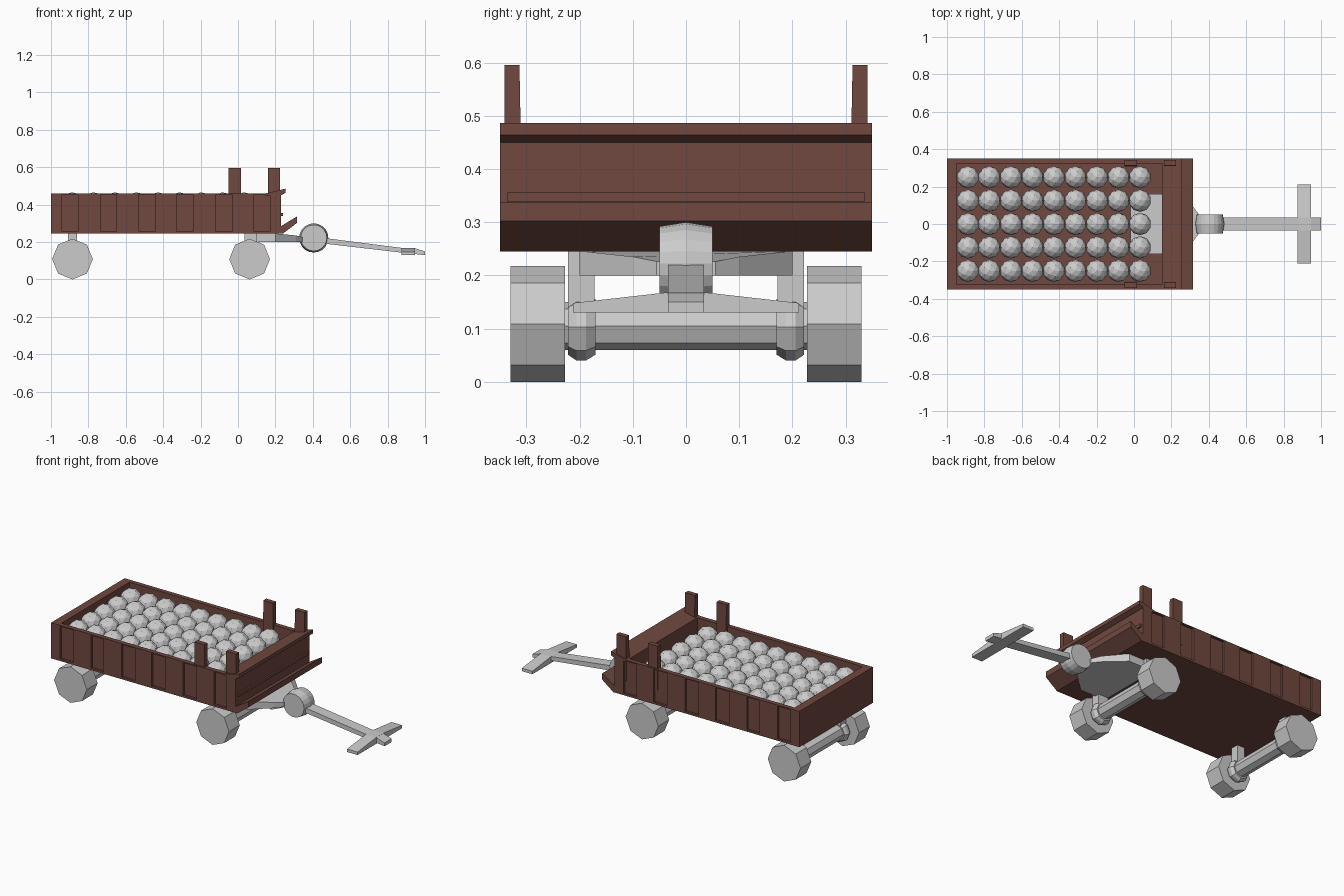
import bpy, bmesh, math
from mathutils import Matrix, Vector

if "Cube" in bpy.data.objects:
    bpy.data.objects.remove(bpy.data.objects["Cube"])

brown = bpy.data.materials.new("brown_paint")
brown.diffuse_color = (0.16, 0.065, 0.05, 1)
brown.use_nodes = True
brown.node_tree.nodes["Principled BSDF"].inputs["Base Color"].default_value = brown.diffuse_color


def finish(name, bm, mat=None):
    bmesh.ops.recalc_face_normals(bm, faces=bm.faces)
    me = bpy.data.meshes.new(name)
    bm.to_mesh(me)
    bm.free()
    ob = bpy.data.objects.new(name, me)
    bpy.context.collection.objects.link(ob)
    if mat:
        me.materials.append(mat)
    return ob


def boxes(name, specs, mat=None):
    bm = bmesh.new()
    for x0, x1, y0, y1, z0, z1 in specs:
        m = Matrix.Translation(((x0 + x1) / 2, (y0 + y1) / 2, (z0 + z1) / 2)) \
            @ Matrix.Diagonal((x1 - x0, y1 - y0, z1 - z0, 1))
        bmesh.ops.create_cube(bm, size=1, matrix=m)
    return finish(name, bm, mat)


def prism(name, pts, a, b, axis='y', mat=None):
    """Extrude a 2D outline from a to b along the given axis."""
    def place(p, t):
        return {'x': (t, p[0], p[1]), 'y': (p[0], t, p[1]), 'z': (p[0], p[1], t)}[axis]
    bm = bmesh.new()
    lo = [bm.verts.new(place(p, a)) for p in pts]
    hi = [bm.verts.new(place(p, b)) for p in pts]
    n = len(pts)
    bm.faces.new(lo)
    bm.faces.new(hi)
    for i in range(n):
        bm.faces.new((lo[i], lo[(i + 1) % n], hi[(i + 1) % n], hi[i]))
    return finish(name, bm, mat)


def lathe(name, rings, cx, cz, sides=8):
    """Capped body of (y, radius) rings around a y axis."""
    bm = bmesh.new()
    loops = [[bm.verts.new((cx + r * math.cos(math.tau * i / sides), y,
                            cz + r * math.sin(math.tau * i / sides)))
              for i in range(sides)] for y, r in rings]
    for a, b in zip(loops, loops[1:]):
        for i in range(sides):
            j = (i + 1) % sides
            bm.faces.new((a[i], a[j], b[j], b[i]))
    bm.faces.new(loops[0])
    bm.faces.new(loops[-1])
    return finish(name, bm)


# Bed floor and end walls
boxes("bed_floor", [(-0.99, 0.22, -0.335, 0.335, 0.245, 0.33)], brown)
boxes("rear_wall", [(-1, -0.95, -0.337, 0.337, 0.245, 0.46)], brown)
boxes("front_wall", [(0.15, 0.23, -0.337, 0.337, 0.245, 0.455)], brown)

# Side walls: thin skin framed by rails and raised panels, leaving narrow recesses
slots = [(-0.94, -0.855), (-0.735, -0.65), (-0.53, -0.44),
         (-0.33, -0.24), (-0.12, -0.03), (0.085, 0.17)]
edges = [-1] + [v for s in slots for v in s] + [0.23]
for side, s in (("left", 1), ("right", -1)):
    def span(y0, y1):
        return tuple(sorted((s * y0, s * y1)))
    outer = span(0.337, 0.35)
    parts = [(-1, 0.23, *span(0.323, 0.337), 0.245, 0.46),
             (-1, 0.23, *outer, 0.245, 0.257), (-1, 0.23, *outer, 0.453, 0.46)]
    for i in range(0, len(edges), 2):
        parts.append((edges[i], edges[i + 1], *outer, 0.257, 0.453))
    boxes(side + "_side_wall", parts, brown)
    # Tapered stake posts
    for k, x in enumerate((-0.05, 0.16)):
        prism(f"{side}_stake_{k + 1}",
              [(s * 0.308, 0.33), (s * 0.341, 0.33), (s * 0.341, 0.595), (s * 0.313, 0.595)],
              x, x + 0.065, 'x', brown)

# Flared lips and batten on the front end
prism("lower_front_lip", [(0.22, 0.245), (0.24, 0.245), (0.315, 0.302), (0.315, 0.337), (0.23, 0.285)],
      -0.35, 0.35, 'y', brown)
prism("upper_front_lip", [(0.15, 0.45), (0.23, 0.45), (0.255, 0.464), (0.255, 0.486), (0.15, 0.46)],
      -0.35, 0.35, 'y', brown)
boxes("front_batten", [(0.225, 0.24, -0.335, 0.335, 0.338, 0.356)], brown)

# Cargo: grid of faceted balls over a flat block
boxes("cargo_block", [(-0.02, 0.15, -0.16, 0.16, 0.32, 0.345)])
bm = bmesh.new()
for i in range(9):
    for j in range(5):
        bmesh.ops.create_icosphere(bm, subdivisions=2, radius=0.06,
                                   matrix=Matrix.Translation((-0.888 + 0.115 * i, -0.25 + 0.125 * j, 0.406)))
finish("cargo_balls", bm)

# Axles, hubs, uprights and wheels
for end, x, u0, u1 in (("rear", -0.885, -0.91, -0.86), ("front", 0.062, 0.035, 0.10)):
    lathe(end + "_axle", [(-0.23, 0.045), (0.23, 0.045)], x, 0.105)
    for side, s in (("left", 1), ("right", -1)):
        lathe(f"{end}_{side}_hub", [(s * 0.17, 0.052), (s * 0.188, 0.063),
                                    (s * 0.206, 0.063), (s * 0.222, 0.052)], x, 0.103)
        y0, y1 = sorted((s * 0.172, s * 0.222))
        boxes(f"{end}_{side}_upright", [(u0, u1, y0, y1, 0.12, 0.25)])
        lathe(f"{end}_{side}_wheel", [(s * 0.227, 0.109), (s * 0.33, 0.109)], x, 0.109)

# Hitch plate, narrowing and dropping toward the pivot
half = [(0.035, 0.2), (0.2, 0.2), (0.31, 0.1), (0.345, 0.055)]
plate = prism("hitch_plate", half + [(x, -y) for x, y in reversed(half)], 0.2, 0.246, 'z')
for v in plate.data.vertices:
    if v.co.z > 0.22 and v.co.x > 0.25:
        v.co.z = 0.235 if v.co.x < 0.33 else 0.226

# Pivot drum with a slightly crowned rim
lathe("pivot_drum", [(-0.05, 0.07), (0, 0.078), (0.05, 0.07)], 0.405, 0.222, 20)

# Drawbar and tapered cross handle
prism("drawbar", [(0.45, 0.193), (0.88, 0.143), (1.0, 0.13), (1.0, 0.15), (0.945, 0.167),
                  (0.88, 0.168), (0.45, 0.223)], -0.034, 0.034)
prism("cross_handle", [(-0.212, 0.13), (0.212, 0.13), (0.212, 0.148), (0.035, 0.168),
                       (-0.035, 0.168), (-0.212, 0.148)], 0.875, 0.945, 'x')
